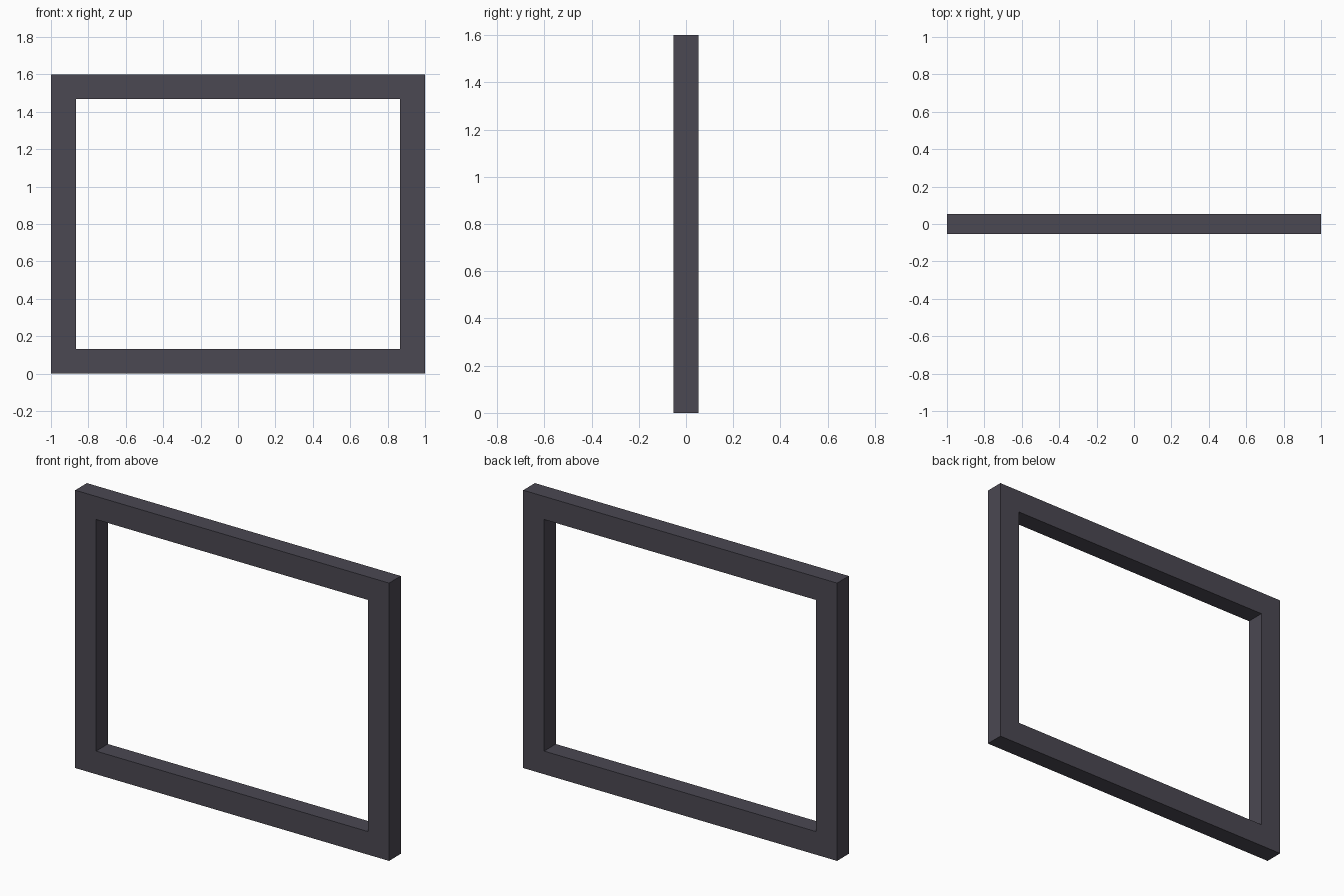
import bpy, bmesh

if "Cube" in bpy.data.objects:
    bpy.data.objects.remove(bpy.data.objects["Cube"])

W, H, D, T = 2.0, 1.6, 0.107, 0.133  # width, height, depth, bar thickness


def rectangle(bm, inset, y):
    """Four corners of the frame outline, moved inwards by inset."""
    x, lo, hi = W / 2 - inset, inset, H - inset
    return [bm.verts.new((px, y, pz))
            for px, pz in ((-x, lo), (x, lo), (x, hi), (-x, hi))]


# Rectangular frame: four closed loops bridged around the bar section
bm = bmesh.new()
loops = [rectangle(bm, inset, y) for inset, y in
         ((0, -D / 2), (T, -D / 2), (T, D / 2), (0, D / 2))]
for a, b in zip(loops, loops[1:] + loops[:1]):
    for i in range(4):
        j = (i + 1) % 4
        bm.faces.new((a[i], a[j], b[j], b[i]))
bmesh.ops.recalc_face_normals(bm, faces=bm.faces)

mesh = bpy.data.meshes.new("frame")
bm.to_mesh(mesh)
bm.free()
frame = bpy.data.objects.new("frame", mesh)
bpy.context.collection.objects.link(frame)

# Dark grey finish
mat = bpy.data.materials.new("dark_grey")
mat.diffuse_color = (0.07, 0.065, 0.085, 1)
mat.use_nodes = True
mat.node_tree.nodes["Principled BSDF"].inputs["Base Color"].default_value = mat.diffuse_color
mesh.materials.append(mat)
